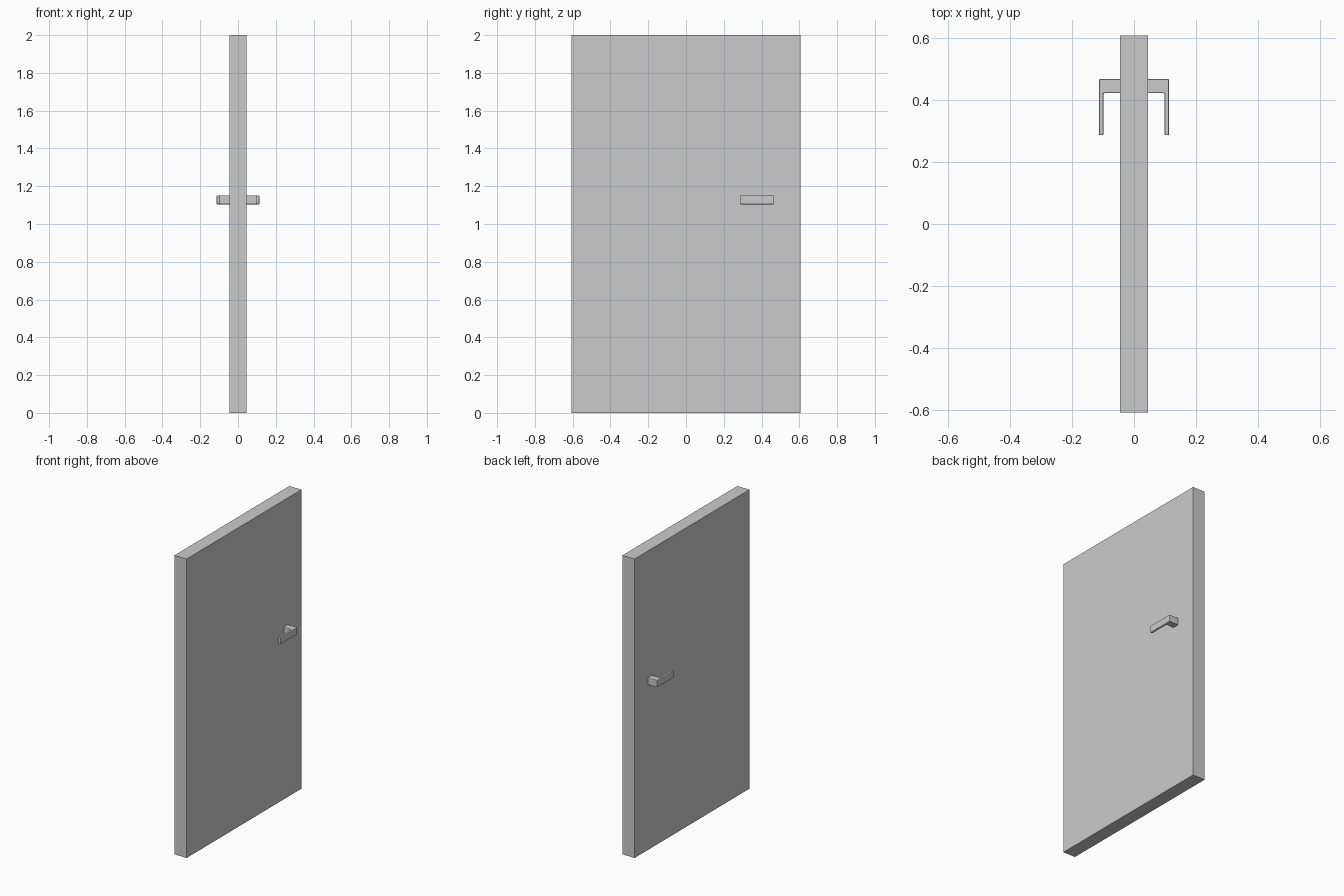
import bpy, bmesh

if "Cube" in bpy.data.objects:
    bpy.data.objects.remove(bpy.data.objects["Cube"])

Z0, Z1 = 1.104, 1.152  # handle height range


def make_object(name, bm):
    bmesh.ops.recalc_face_normals(bm, faces=bm.faces)
    mesh = bpy.data.meshes.new(name)
    bm.to_mesh(mesh)
    bm.free()
    obj = bpy.data.objects.new(name, mesh)
    bpy.context.collection.objects.link(obj)
    return obj


# door slab
bm = bmesh.new()
bmesh.ops.create_cube(bm, size=1)
bmesh.ops.scale(bm, vec=(0.09, 1.214, 2.0), verts=bm.verts)
bmesh.ops.translate(bm, vec=(0, 0, 1), verts=bm.verts)
make_object("door_panel", bm)


# L-shaped lever handle, one on each face of the door
def lever(name, side):
    profile = [(0.04, 0.467), (0.113, 0.467), (0.113, 0.286),
               (0.098, 0.286), (0.098, 0.421), (0.04, 0.421)]
    bm = bmesh.new()
    face = bm.faces.new([bm.verts.new((side * x, y, Z0)) for x, y in profile])
    ext = bmesh.ops.extrude_face_region(bm, geom=[face])
    top = [v for v in ext["geom"] if isinstance(v, bmesh.types.BMVert)]
    bmesh.ops.translate(bm, vec=(0, 0, Z1 - Z0), verts=top)
    obj = make_object(name, bm)
    bevel = obj.modifiers.new("soft_edges", 'BEVEL')
    bevel.width = 0.004
    bevel.segments = 2


lever("handle_right", 1)
lever("handle_left", -1)
